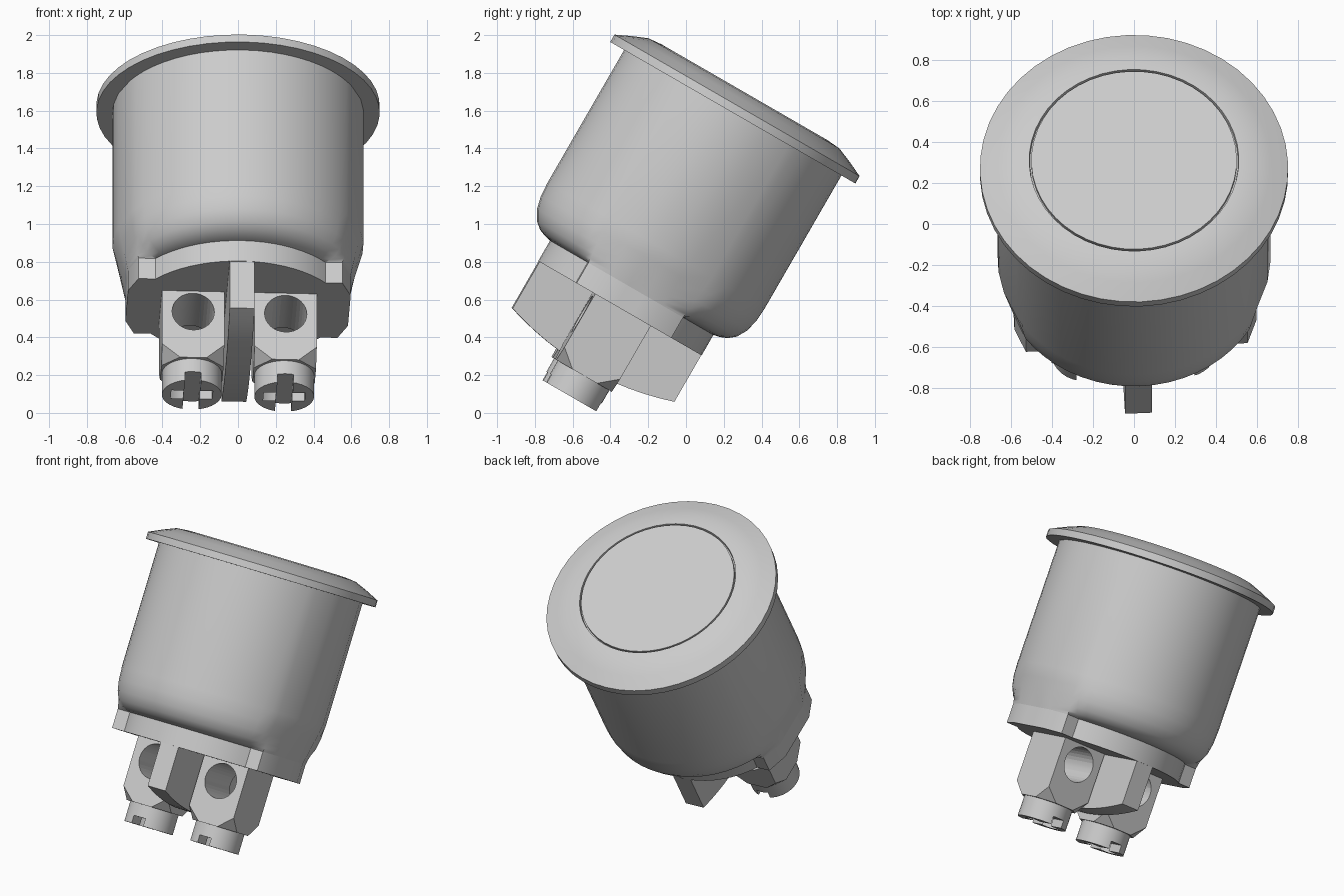
import bpy, bmesh, math
from mathutils import Matrix, Vector

cube = bpy.data.objects.get("Cube")
if cube:
    bpy.data.objects.remove(cube, do_unlink=True)

# One grey material
grey = bpy.data.materials.new("plain_grey")
grey.use_nodes = True
grey.diffuse_color = (0.6, 0.6, 0.6, 1)
grey.node_tree.nodes["Principled BSDF"].inputs["Base Color"].default_value = grey.diffuse_color

# Everything is built upright, then leaned back 30 degrees with a slight turn
LEAN = (Matrix.Rotation(math.radians(-30), 4, "X") @ Matrix.Translation((0, -0.58, 0))
        @ Matrix.Rotation(math.radians(2.6), 4, "Z"))


def finish(name, bm, smooth=True):
    bmesh.ops.recalc_face_normals(bm, faces=bm.faces)
    mesh = bpy.data.meshes.new(name)
    bm.to_mesh(mesh)
    bm.free()
    mesh.materials.append(grey)
    obj = bpy.data.objects.new(name, mesh)
    bpy.context.collection.objects.link(obj)
    obj.matrix_world = LEAN
    if smooth:
        bpy.ops.object.select_all(action="DESELECT")
        obj.select_set(True)
        bpy.context.view_layer.objects.active = obj
        bpy.ops.object.shade_smooth_by_angle(angle=math.radians(30))
    return obj


def loft(bm, rings):
    """Skin rings of equal length and cap both ends."""
    loops = [[bm.verts.new(p) for p in ring] for ring in rings]
    for a, b in zip(loops, loops[1:]):
        for i in range(len(a)):
            j = (i + 1) % len(a)
            bm.faces.new((a[i], a[j], b[j], b[i]))
    bm.faces.new(loops[0][::-1])
    bm.faces.new(loops[-1])


def circle(r, z, n=48):
    return [(r * math.cos(2 * math.pi * i / n), r * math.sin(2 * math.pi * i / n), z)
            for i in range(n)]


def box(bm, center, size):
    m = Matrix.Translation(center) @ Matrix.Diagonal((*size, 1))
    return bmesh.ops.create_cube(bm, size=1, matrix=m)["verts"]


def carve(obj, cutter_bm):
    """Subtract a cutter, keep the result, and drop the cutter."""
    cutter = finish("cutter", cutter_bm, smooth=False)
    cutter.hide_render = True
    mod = obj.modifiers.new("cut", "BOOLEAN")
    mod.operation = "DIFFERENCE"
    mod.solver = "EXACT"
    mod.object = cutter
    bpy.ops.object.select_all(action="DESELECT")
    obj.select_set(True)
    bpy.context.view_layer.objects.active = obj
    bpy.ops.object.modifier_apply(modifier="cut")
    bpy.data.objects.remove(cutter, do_unlink=True)
    bpy.ops.object.shade_smooth_by_angle(angle=math.radians(30))


# Flanged cap with a fine groove around the flat centre
bm = bmesh.new()
cap_profile = [(0.6, 1.5), (0.75, 1.5), (0.75, 1.545), (0.665, 1.585), (0.585, 1.618),
               (0.51, 1.625), (0.507, 1.605), (0.5, 1.605), (0.5, 1.625)]
loft(bm, [circle(r, z) for r, z in cap_profile])
finish("cap_flange", bm)

# Base outline: two shallow arcs front and back, a bevelled lug on each side
ARC_R, LUG_X, LUG_Y = 0.587, 0.45, 0.29
half_angle = math.asin(LUG_X / ARC_R)
front = []
for i in range(19):
    a = half_angle * (i / 9 - 1)
    front.append((ARC_R * math.sin(a), 0.087 - ARC_R * math.cos(a), False))
lug = [(0.54, -LUG_Y, True), (0.59, -0.16, True), (0.59, -0.05, True),
       (0.59, 0.05, True), (0.59, 0.16, True), (0.54, LUG_Y, True)]
half = front + lug
outline = half + [(-x, -y, is_lug) for x, y, is_lug in half]

# Base plate
bm = bmesh.new()
loft(bm, [[(x, y, z) for x, y, _ in outline] for z in (0.305, 0.43)])
finish("base_plate", bm)

# Body: round barrel flowing into the base outline, straight ribs over the lugs
R, TOP, LOW = 0.665, 0.69, 0.43
bulge = [(0.43, 0), (0.438, 0.22), (0.453, 0.45), (0.485, 0.68),
         (0.54, 0.87), (0.61, 0.97), (0.69, 1), (1.505, 1)]
rings = []
for z, f in bulge:
    ring = []
    for x, y, is_lug in outline:
        blend = min(1, (z - LOW) / (TOP - LOW)) if is_lug else f
        p = Vector((x, y, 0))
        p = p.lerp(p.normalized() * R, blend)
        ring.append((p.x, p.y, z))
    rings.append(ring)
bm = bmesh.new()
loft(bm, rings)
finish("barrel_body", bm)

# Divider fin with a bowed lower edge
bm = bmesh.new()
side = [(0.495, 0.31), (-0.495, 0.31)]
for i in range(13):
    y = -0.495 + 0.99 * i / 12
    side.append((y, 0.02 - 0.08 * (1 - (y / 0.495) ** 2)))
loft(bm, [[(x, y, z) for y, z in side] for x in (-0.066, 0.066)])
finish("divider_fin", bm)

# Terminal blocks and slotted screws
for label, cx in (("left", 0.245), ("right", -0.245)):
    bm = bmesh.new()
    box(bm, (cx, 0, 0.105), (0.33, 0.34, 0.41))
    # Clipped lower corners
    for sx in (-1, 1):
        for sy in (-1, 1):
            corner = Vector((cx + sx * 0.165, sy * 0.17, -0.1))
            normal = Vector((sx / 0.095, sy / 0.095, -1 / 0.08))
            cut = bmesh.ops.bisect_plane(
                bm, geom=bm.verts[:] + bm.edges[:] + bm.faces[:],
                plane_co=corner + Vector((0, 0, 0.08)), plane_no=normal, clear_outer=True)
            rim = [e for e in cut["geom_cut"] if isinstance(e, bmesh.types.BMEdge)]
            bmesh.ops.contextual_create(bm, geom=rim)
    block = finish(label + "_terminal_block", bm)
    # Wire hole through the block
    bm = bmesh.new()
    hole = Matrix.Translation((cx, 0, 0.18)) @ Matrix.Rotation(math.pi / 2, 4, "X")
    bmesh.ops.create_cone(bm, cap_ends=True, segments=32, radius1=0.112, radius2=0.112,
                          depth=0.6, matrix=hole)
    carve(block, bm)

    bm = bmesh.new()
    loft(bm, [[(x + cx, y, z) for x, y, z in circle(0.158, z, 32)] for z in (-0.23, -0.095)])
    screw = finish(label + "_screw", bm)
    # Long open slot, then the short cross slot
    for size in ((0.085, 0.5, 0.1), (0.22, 0.085, 0.1)):
        bm = bmesh.new()
        box(bm, (cx, 0, -0.23), size)
        carve(screw, bm)
